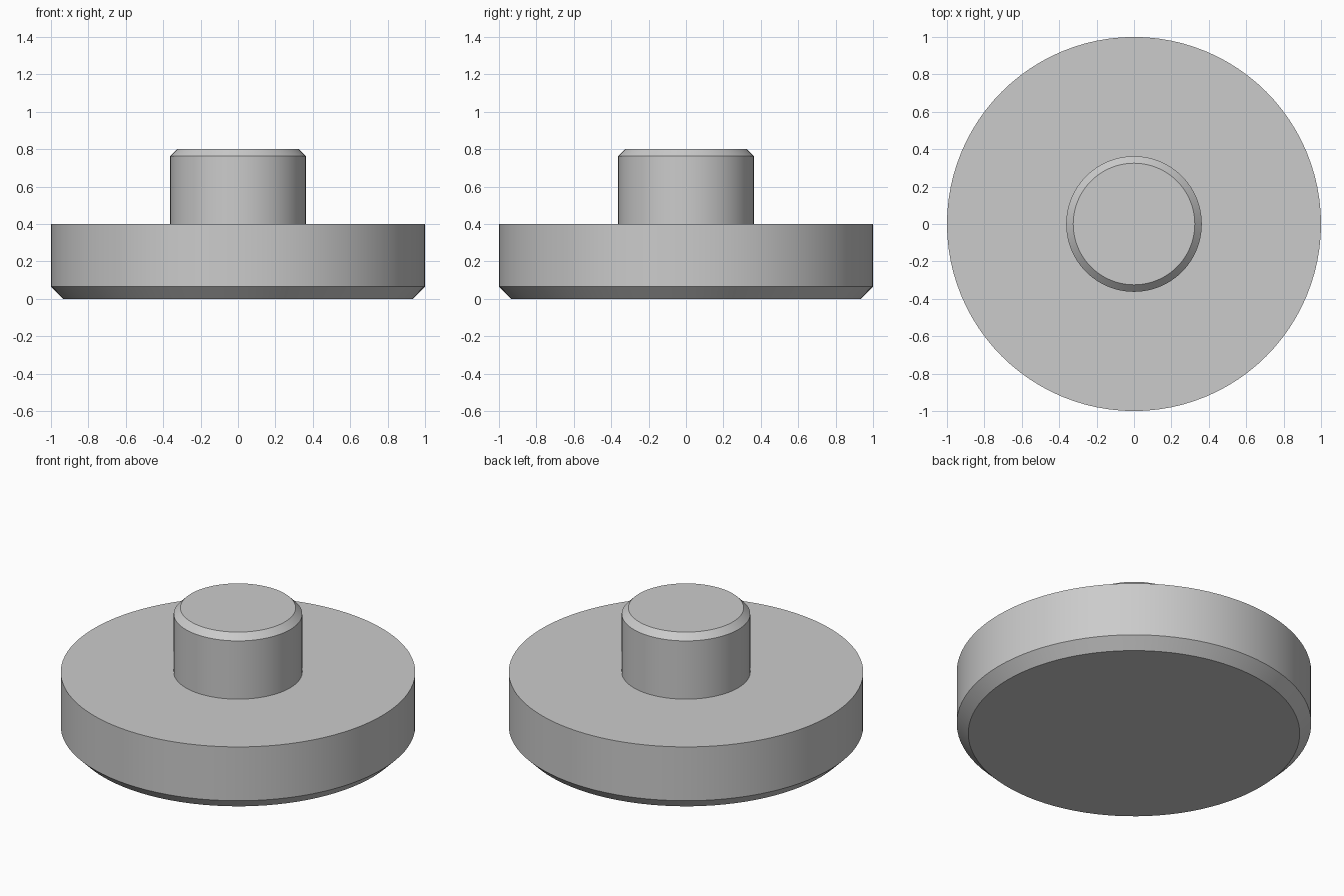
import bpy
import bmesh
import math

if "Cube" in bpy.data.objects:
    bpy.data.objects.remove(bpy.data.objects["Cube"])

SEGMENTS = 96

grey = bpy.data.materials.new("light_grey")
grey.diffuse_color = (0.6, 0.6, 0.6, 1.0)
grey.use_nodes = True
grey.node_tree.nodes["Principled BSDF"].inputs["Base Color"].default_value = grey.diffuse_color


def lathe(name, profile):
    """Closed solid of revolution from (radius, height) points, bottom to top."""
    bm = bmesh.new()
    rings = []
    for r, z in profile:
        rings.append([bm.verts.new((r * math.cos(math.tau * i / SEGMENTS),
                                    r * math.sin(math.tau * i / SEGMENTS), z))
                      for i in range(SEGMENTS)])
    for low, high in zip(rings, rings[1:]):
        for i in range(SEGMENTS):
            j = (i + 1) % SEGMENTS
            bm.faces.new((low[i], low[j], high[j], high[i]))
    bm.faces.new(rings[0][::-1])
    bm.faces.new(rings[-1])
    mesh = bpy.data.meshes.new(name)
    bm.to_mesh(mesh)
    bm.free()
    mesh.materials.append(grey)
    obj = bpy.data.objects.new(name, mesh)
    bpy.context.collection.objects.link(obj)
    bpy.ops.object.select_all(action='DESELECT')
    obj.select_set(True)
    bpy.context.view_layer.objects.active = obj
    bpy.ops.object.shade_smooth_by_angle(angle=math.radians(30))
    return obj


# Flanged button: wide disc with chamfered lower rim, stepped up to a
# narrow stem with chamfered top edge, as one continuous solid
lathe("flanged_button", [
    (0.935, 0.0), (1.0, 0.065), (1.0, 0.4),
    (0.3625, 0.4), (0.3625, 0.7625), (0.325, 0.8),
])
